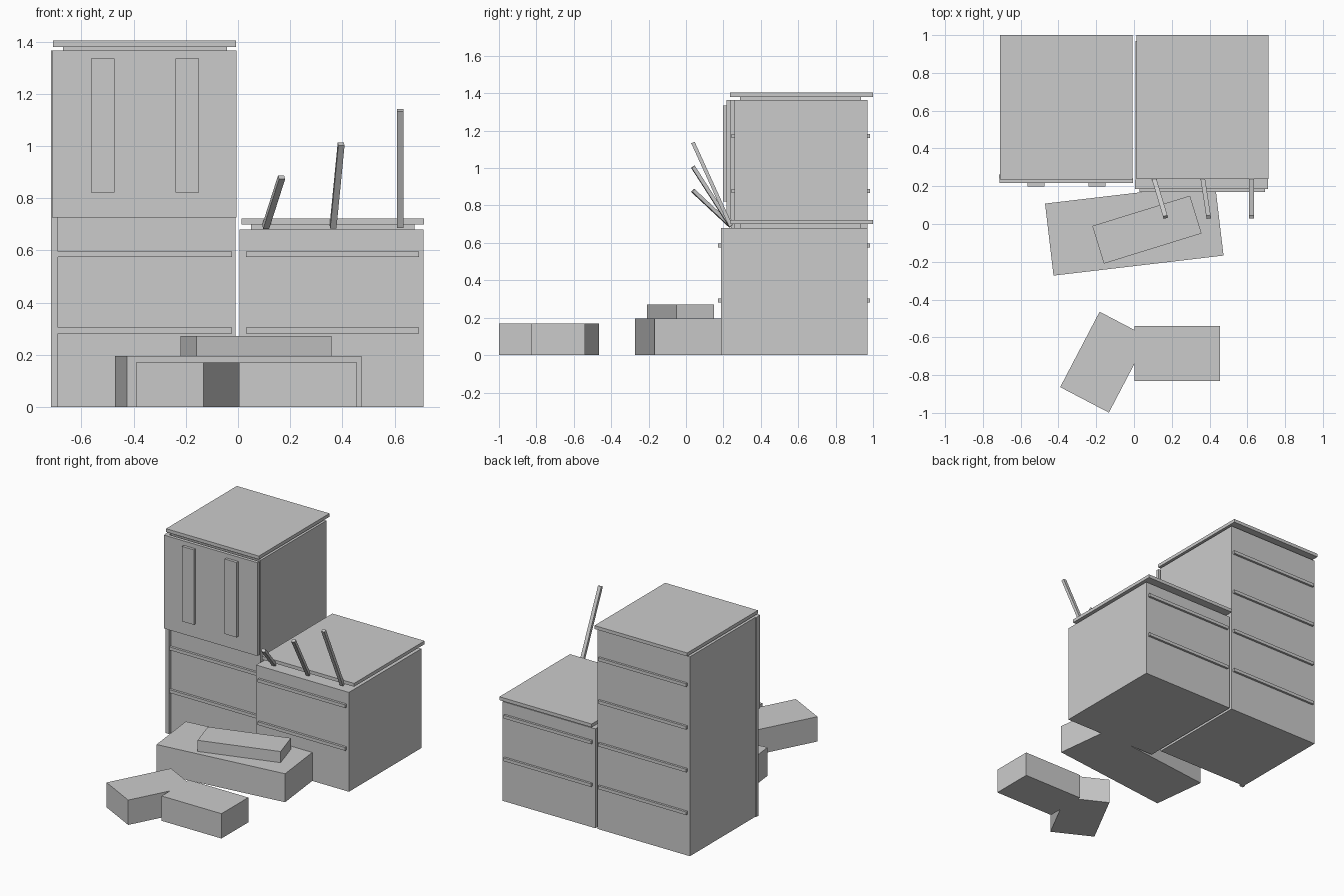
import bpy, math
from mathutils import Vector

if "Cube" in bpy.data.objects:
    bpy.data.objects.remove(bpy.data.objects["Cube"])

grey = bpy.data.materials.new("plain grey")
grey.diffuse_color = (0.6, 0.6, 0.6, 1)
grey.use_nodes = True
grey.node_tree.nodes["Principled BSDF"].inputs["Base Color"].default_value = grey.diffuse_color


def block(name, center, size, rotation=None):
    bpy.ops.mesh.primitive_cube_add(size=1, location=center)
    ob = bpy.context.object
    ob.name = name
    ob.scale = size
    if rotation is not None:
        ob.rotation_euler = rotation
    ob.data.materials.append(grey)
    return ob


def box(name, x, y, z):
    """Axis-aligned block from ranges."""
    c = [(a + b) / 2 for a, b in (x, y, z)]
    return block(name, c, [b - a for a, b in (x, y, z)])


def turned(name, corner, along, across, z):
    """Block turned about z, from one corner and its two neighbours."""
    c, a, b = Vector(corner), Vector(along), Vector(across)
    u, v = a - c, b - c
    m = c + (u + v) / 2
    block(name, (m.x, m.y, (z[0] + z[1]) / 2), (u.length, v.length, z[1] - z[0]),
          (0, 0, math.atan2(u.y, u.x)))


def rails(name, x, y, levels):
    for i in range(levels):
        z = 0.282 + 0.2925 * i
        box(name, x, y, (z, z + 0.022))


# Tall cabinet: body, neck and roof
box("tall_body", (-0.709, -0.009), (0.258, 0.97), (0, 1.365))
box("tall_neck", (-0.67, -0.043), (0.29, 0.935), (1.365, 1.38))
box("tall_roof", (-0.709, -0.007), (0.235, 1.0), (1.38, 1.403))
rails("tall_front_rail", (-0.69, -0.023), (0.242, 0.26), 4)
rails("tall_back_rail", (-0.69, -0.023), (0.968, 0.985), 4)
box("tall_corner_post", (-0.716, -0.69), (0.24, 0.262), (0, 1.365))

# Raised front panel with two upright handles
box("front_panel", (-0.712, -0.006), (0.217, 0.24), (0.726, 1.365))
for x in (-0.563, -0.24):
    box("panel_handle", (x, x + 0.09), (0.198, 0.219), (0.822, 1.335))

# Low cabinet: body, front slab, neck and roof
box("low_body", (0.008, 0.71), (0.232, 0.97), (0, 0.68))
box("low_front", (0.006, 0.71), (0.186, 0.234), (0, 0.68))
box("low_neck", (0.05, 0.677), (0.29, 0.935), (0.68, 0.70))
box("low_roof", (0.014, 0.713), (0.237, 1.0), (0.70, 0.723))
rails("low_front_rail", (0.03, 0.693), (0.17, 0.188), 2)
rails("low_back_rail", (0.03, 0.693), (0.968, 0.985), 2)

# Leaning levers
for foot, tip in (((0.106, 0.24, 0.69), (0.167, 0.037, 0.88)),
                  ((0.364, 0.24, 0.69), (0.395, 0.037, 1.007)),
                  ((0.622, 0.24, 0.69), (0.622, 0.037, 1.137))):
    a, b = Vector(foot), Vector(tip)
    d = b - a
    block("lever", (a + b) / 2, (0.024, 0.02, d.length), d.to_track_quat("Z", "Y").to_euler())

# Stacked crates
turned("large_crate", (-0.425, -0.273), (0.475, -0.167), (-0.472, 0.108), (0, 0.195))
turned("small_crate", (-0.16, -0.21), (0.357, -0.05), (-0.22, -0.01), (0.195, 0.271))

# Pair of crates in front
box("front_crate_right", (0.003, 0.456), (-0.83, -0.54), (0, 0.17))
turned("front_crate_left", (-0.388, -0.865), (-0.13, -1.0), (-0.185, -0.463), (0, 0.17))
